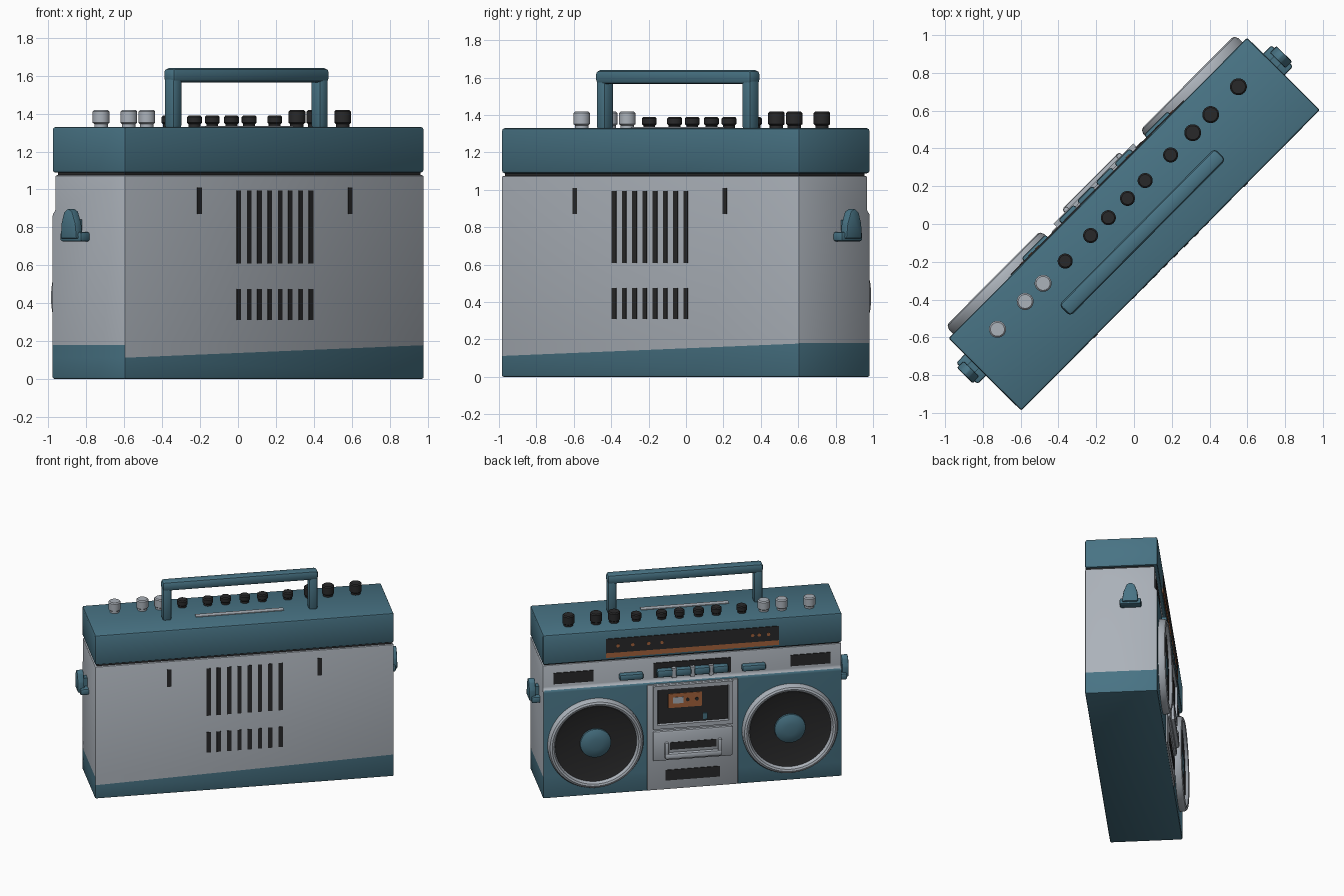
import bpy, bmesh, math
from mathutils import Vector

if "Cube" in bpy.data.objects:
    bpy.data.objects.remove(bpy.data.objects["Cube"])

# Built with x along the length and the speaker face towards +y; turned 45 degrees at the end.
def material(name, rgb):
    m = bpy.data.materials.new(name)
    m.diffuse_color = (*rgb, 1)
    m.use_nodes = True
    m.node_tree.nodes["Principled BSDF"].inputs["Base Color"].default_value = m.diffuse_color
    return m

TEAL = material("teal", (0.065, 0.172, 0.232))
GREY = material("light grey", (0.41, 0.445, 0.49))
DARK = material("charcoal", (0.022, 0.022, 0.023))
ORANGE = material("orange", (0.38, 0.125, 0.045))
parts = []

def finish(name, bm, *mats):
    bmesh.ops.recalc_face_normals(bm, faces=bm.faces)
    me = bpy.data.meshes.new(name)
    bm.to_mesh(me)
    bm.free()
    for m in mats:
        me.materials.append(m)
    ob = bpy.data.objects.new(name, me)
    bpy.context.collection.objects.link(ob)
    parts.append(ob)
    return ob

def bevel(bm, width, segments=2):
    bmesh.ops.bevel(bm, geom=bm.edges[:], offset=width, segments=segments,
                    profile=0.5, affect='EDGES', clamp_overlap=True)

def cube(x, y, z):
    bm = bmesh.new()
    bmesh.ops.create_cube(bm, size=1)
    for v in bm.verts:
        v.co = [r[0] + (c + 0.5) * (r[1] - r[0]) for r, c in zip((x, y, z), v.co)]
    return bm

def box(name, x, y, z, mat, width=0.0):
    bm = cube(x, y, z)
    if width:
        bevel(bm, width)
    return finish(name, bm, mat)

def recessed_box(name, x, y, z, rim, depth, mat=GREY, inner=DARK):
    """Box whose front face is inset by rim and pushed in, floor in another colour."""
    bm = cube(x, y, z)
    front = max(bm.faces, key=lambda f: f.calc_center_median().y)
    bmesh.ops.inset_region(bm, faces=[front], thickness=rim)
    bmesh.ops.inset_region(bm, faces=[front], thickness=0.006, depth=-depth)
    front.material_index = 1
    return finish(name, bm, mat, inner)

def extrude_x(profile, x0, x1):
    bm = bmesh.new()
    f = bm.faces.new([bm.verts.new((x0, y, z)) for y, z in profile])
    new = bmesh.ops.extrude_face_region(bm, geom=[f])["geom"]
    bmesh.ops.translate(bm, vec=(x1 - x0, 0, 0),
                        verts=[g for g in new if isinstance(g, bmesh.types.BMVert)])
    bmesh.ops.recalc_face_normals(bm, faces=bm.faces)
    return bm

def lathe(name, profile, centre, axis, mat, n=48):
    """Spin (radius, height) points about the y or z axis."""
    bm = bmesh.new()
    d = Vector((0, 1, 0)) if axis == 'Y' else Vector((0, 0, 1))
    c = Vector(centre)
    vs = [bm.verts.new(c + Vector((r, 0, 0)) + d * h) for r, h in profile]
    es = [bm.edges.new(p) for p in zip(vs, vs[1:])]
    bmesh.ops.spin(bm, geom=vs + es, cent=c, axis=d, angle=math.tau, steps=n)
    bmesh.ops.remove_doubles(bm, verts=bm.verts, dist=0.0005)
    return finish(name, bm, mat)

L, W, F = 1.122, 0.273, 0.27   # half length, back depth, front depth

# Main body: recessed band at the front top, teal base and teal speaker face
bm = extrude_x([(-W, 0), (F, 0), (F, 0.87), (0.25, 0.89), (0.25, 1.075), (-W, 1.075)], -L, L)
bevel(bm, 0.01)
slope = 0.0295
for co, no in (((0, 0, 0.18), (0, 0, 1)), ((0, 0, 0.145), (-slope, 0, 1))):
    bmesh.ops.bisect_plane(bm, geom=bm.verts[:] + bm.edges[:] + bm.faces[:],
                           plane_co=co, plane_no=no)
for f in bm.faces:
    c, n = f.calc_center_median(), f.normal
    if n.y > 0.8:
        teal = c.z < 0.875
    elif n.y < -0.5:
        teal = c.z < 0.145 + slope * c.x
    else:
        teal = c.z < 0.18
    f.material_index = 0 if teal else 1
finish("main_body", bm, TEAL, GREY)

# Top housing with a shadow seam below it
box("seam", (-L + 0.015, L - 0.015), (-W + 0.015, 0.24), (1.06, 1.1), DARK)
box("top_housing", (-L, L), (-W, F), (1.088, 1.33), TEAL, 0.014)
box("top_strip", (-0.33, 0.33), (-0.085, -0.04), (1.325, 1.335), GREY)

# Tuner display with orange scale and dots
box("tuner_display", (-0.65, 0.65), (0.26, F + 0.006), (1.15, 1.265), DARK)
box("tuner_scale", (-0.65, 0.65), (0.26, F + 0.006), (1.112, 1.15), ORANGE)
for x in (0.56, 0.45, 0.33, 0.23, -0.45, -0.5, -0.57):
    lathe("tuner_dot", [(0.013, 0), (0.013, 0.003), (0, 0.003)], (x, F + 0.006, 1.205), 'Y', ORANGE, 12)

# Carrying handle
box("handle_bar", (-0.585, 0.585), (-0.105, -0.02), (1.565, 1.64), TEAL, 0.022)
for s in (-1, 1):
    box("handle_post", sorted((s * 0.515, s * 0.582)), (-0.1, -0.025), (1.32, 1.6), TEAL, 0.018)

# Knobs: three light ones at one end, tall outer ones, short inner ones
for s in (-1, 1):
    for x in (0.905, 0.697, 0.562, 0.396, 0.205, 0.072):
        tall = x > 0.5
        r, h = (0.045, 0.088) if tall else (0.04, 0.06)
        lathe("knob", [(r * 0.8, -0.01), (r * 0.8, 0.015), (r, 0.022), (r, h - 0.008), (r - 0.008, h), (0, h)],
              (s * x, 0.12, 1.33), 'Z', GREY if tall and s < 0 else DARK, 20)

# Speakers, one at each end
for s in (-1, 1):
    c = (s * 0.73, F, 0.43)
    lathe("speaker_ring", [(0.358, -0.01), (0.358, 0.03), (0.348, 0.05), (0.333, 0.057),
                           (0.318, 0.052), (0.308, 0.035), (0.3, 0.012)], c, 'Y', GREY, 64)
    lathe("speaker_cone", [(0.309, 0.03), (0.28, 0.022), (0.11, 0.008), (0, 0.008)], c, 'Y', DARK, 64)
    lathe("speaker_cap", [(0.118, 0), (0.115, 0.022), (0.085, 0.038), (0.045, 0.045), (0, 0.047)], c, 'Y', TEAL, 40)
    # Small grilles and side buttons on the control band
    box("band_grille", sorted((s * 0.74, s * 1.04)), (0.24, 0.256), (0.92, 1.01), DARK)
    box("band_button", sorted((s * 0.37, s * 0.55)), (0.24, 0.295), (0.92, 0.97), TEAL, 0.014)

# Row of transport buttons
box("button_well", (-0.29, 0.29), (0.24, 0.257), (0.91, 1.03), DARK)
for i in range(4):
    x = -0.21 + 0.14 * i
    box("transport_button", (x - 0.058, x + 0.058), (0.24, 0.3), (0.925, 0.985), TEAL, 0.014)
for x in (-0.14, 0, 0.14):
    box("button_divider", (x - 0.016, x + 0.016), (0.24, 0.285), (0.91, 0.99), GREY)

# Centre panel with cassette door, tray and lower slot
box("centre_panel", (-0.34, 0.34), (0.2, 0.281), (0.005, 0.865), GREY, 0.008)
recessed_box("cassette_door", (-0.3, 0.3), (0.25, 0.303), (0.51, 0.86), 0.046, 0.018)
box("cassette_label", (-0.07, 0.185), (0.28, 0.289), (0.67, 0.785), ORANGE)
box("label_window", (0.07, 0.15), (0.28, 0.292), (0.705, 0.755), GREY)
for x in (0.04, -0.03):
    lathe("cassette_hole", [(0.014, 0), (0.014, 0.003), (0, 0.003)], (x, 0.289, 0.73), 'Y', DARK, 12)
box("door_catch", (-0.11, -0.075), (0.28, 0.295), (0.56, 0.61), TEAL)
box("tray", (-0.3, 0.3), (0.25, 0.298), (0.245, 0.49), GREY, 0.015)
box("tray_slot", (-0.175, 0.175), (0.28, 0.301), (0.335, 0.395), DARK)
box("tray_bar", (-0.215, 0.215), (0.28, 0.325), (0.265, 0.312), GREY, 0.014)
for s in (-1, 1):
    box("tray_bar_end", sorted((s * 0.185, s * 0.215)), (0.28, 0.322), (0.275, 0.4), GREY, 0.01)
box("lower_slot", (-0.205, 0.205), (0.27, 0.286), (0.08, 0.165), DARK)

# Back vents in two rows and two small slots
for i in range(8):
    x = -0.27 + i * 0.0772
    for z in ((0.61, 0.995), (0.31, 0.475)):
        box("back_vent", (x - 0.016, x + 0.016), (-W - 0.003, -W + 0.01), z, DARK)
for x in (-0.565, 0.565):
    box("back_slot", (x - 0.016, x + 0.016), (-W - 0.003, -W + 0.01), (0.87, 1.01), DARK)

# Strap hooks on both ends
tab = [(0.01, 0.74), (0.13, 0.74), (0.125, 0.82), (0.105, 0.88), (0.075, 0.9), (0.045, 0.885), (0.02, 0.82)]
for s in (-1, 1):
    box("strap_base", sorted((s * (L - 0.01), s * 1.185)), (-0.01, 0.15), (0.725, 0.775), TEAL, 0.012)
    bm = extrude_x(tab, *sorted((s * 1.15, s * 1.2)))
    bevel(bm, 0.008)
    finish("strap_tab", bm, TEAL)
    box("strap_stem", sorted((s * (L - 0.01), s * 1.16)), (0.045, 0.1), (0.77, 0.84), TEAL)

# Turn to the diagonal and smooth the rounded parts
for ob in parts:
    ob.rotation_euler.z = math.radians(45.2)
    ob.select_set(True)
bpy.context.view_layer.objects.active = parts[0]
bpy.ops.object.shade_smooth_by_angle(angle=math.radians(35))
